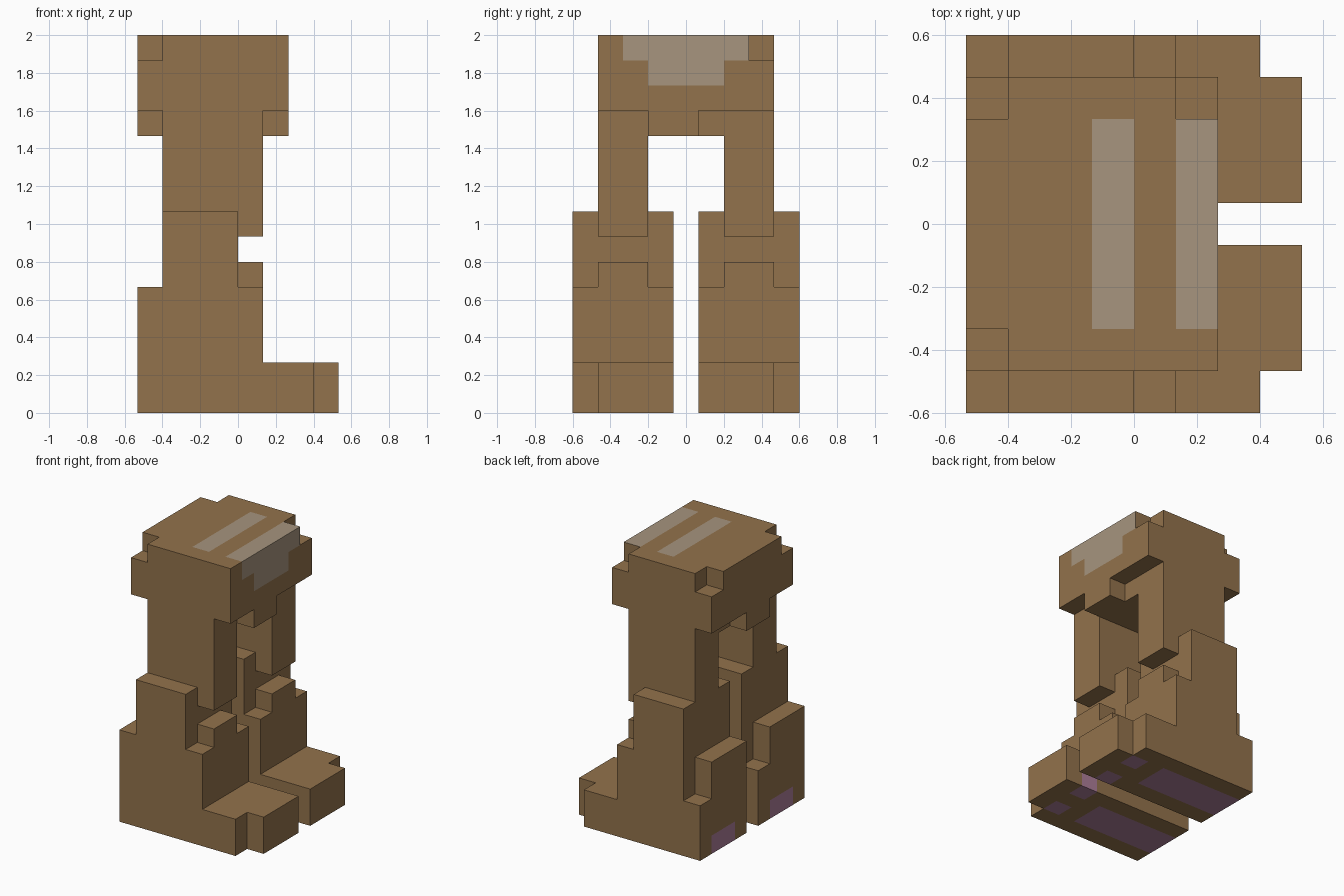
import bpy, bmesh, math
from mathutils import Vector

if "Cube" in bpy.data.objects:
    bpy.data.objects.remove(bpy.data.objects["Cube"])

U = 2 / 15                              # size of one block
ORIGIN = Vector((-4 * U, -4.5 * U, 0))  # corner of the block grid


def material(name, rgb):
    m = bpy.data.materials.new(name)
    m.diffuse_color = (*rgb, 1)
    m.use_nodes = True
    m.node_tree.nodes["Principled BSDF"].inputs["Base Color"].default_value = m.diffuse_color
    return m


MATS = [material("brown_fur", (0.290, 0.170, 0.072)),
        material("grey_patch", (0.385, 0.298, 0.210)),
        material("pink_pad", (0.413, 0.205, 0.314))]

DIRS = [(1, 0, 0), (-1, 0, 0), (0, 1, 0), (0, -1, 0), (0, 0, 1), (0, 0, -1)]


def cells(box):
    """Block cells in a box given as x0, x1, y0, y1, z0, z1."""
    x0, x1, y0, y1, z0, z1 = box
    return {(x, y, z) for x in range(x0, x1) for y in range(y0, y1) for z in range(z0, z1)}


def block_part(name, boxes, notches=(), paint=lambda c, d: 0):
    """Join boxes, cut notches, keep only the outer skin and merge flat faces."""
    solid = set().union(*[cells(b) for b in boxes])
    for n in notches:
        solid -= cells(n)
    bm = bmesh.new()
    for c in sorted(solid):
        for d in DIRS:
            if tuple(a + b for a, b in zip(c, d)) in solid:
                continue
            n = Vector(d)
            s = Vector((n.y, n.z, n.x))
            t = n.cross(s)
            mid = Vector(c) + Vector((.5, .5, .5)) + n / 2
            quad = [mid + (s * i + t * j) / 2 for i, j in ((-1, -1), (1, -1), (1, 1), (-1, 1))]
            f = bm.faces.new([bm.verts.new(ORIGIN + p * U) for p in quad])
            f.material_index = paint(c, d)
    bmesh.ops.remove_doubles(bm, verts=bm.verts[:], dist=1e-4)
    bmesh.ops.dissolve_limit(bm, angle_limit=math.radians(1), verts=bm.verts[:],
                             edges=bm.edges[:], delimit={'MATERIAL'})
    me = bpy.data.meshes.new(name)
    bm.to_mesh(me)
    bm.free()
    for m in MATS:
        me.materials.append(m)
    ob = bpy.data.objects.new(name, me)
    bpy.context.collection.objects.link(ob)


def hip_paint(c, d):
    x, y, z = c
    if d == (0, 0, 1) and z == 14 and x in (3, 5) and 2 <= y < 7:
        return 1                        # two stripes across the top
    if d == (1, 0, 0) and x == 5:       # stepped patch on the front
        if (z == 14 and 2 <= y < 7) or (z == 13 and 3 <= y < 6):
            return 1
    return 0


# Hip block with front and back tabs and clipped corners
block_part("hip_block",
           [(0, 6, 1, 8, 12, 15), (1, 5, 3, 6, 11, 12), (0, 6, 3, 5, 11, 12)],
           [(0, 1, 1, 2, 14, 15), (0, 1, 7, 8, 14, 15), (5, 6, 7, 8, 14, 15)],
           hip_paint)

for side, y0, inner, toe, mid, bump in (("right", 0, 3, 1, 1, 0), ("left", 5, 5, 5, 6, 5)):

    def pad_paint(c, d, inner=inner, toe=toe, mid=mid):
        x, y, z = c
        if z == 0:
            if d == (0, 0, -1):
                if x < 5 and mid <= y < mid + 2:
                    return 2            # sole pad
                if x == 6 and y in (toe, toe + 2):
                    return 2            # toe pads
            if d == (-1, 0, 0) and x == 0 and mid <= y < mid + 2:
                return 2                # heel
            if d[1] and x == 6 and y == inner and d[1] == (1 if inner == 3 else -1):
                return 2                # inner toe side
        return 0

    # Thigh column, overhanging the knee at the front
    block_part(side + "_thigh", [(1, 5, mid, mid + 2, 8, 12), (4, 5, mid, mid + 2, 7, 8)])
    # Lower leg with foot, toes, knee and heel block
    block_part(side + "_lower_leg",
               [(1, 4, y0, y0 + 4, 0, 8),
                (4, 5, y0, y0 + 4, 0, 5),
                (4, 5, mid, mid + 2, 5, 6),
                (0, 1, y0, y0 + 4, 0, 3),
                (0, 1, bump, bump + 3, 3, 5),
                (5, 7, y0, y0 + 4, 0, 2),
                (7, 8, toe, toe + 3, 0, 2)],
               paint=pad_paint)
